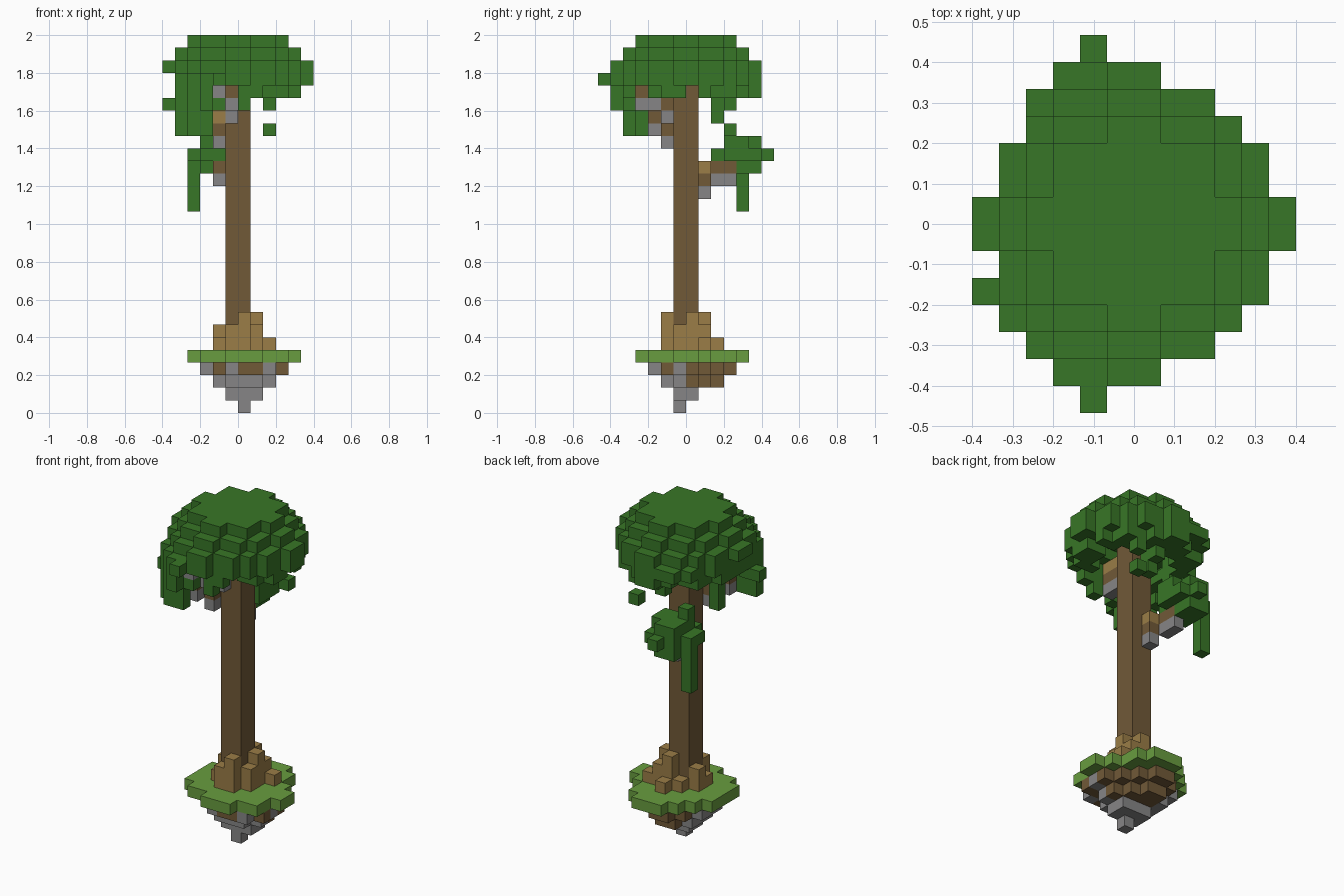
import bpy, bmesh
from mathutils import Vector

cube = bpy.data.objects.get("Cube")
if cube:
    bpy.data.objects.remove(cube, do_unlink=True)

U = 1 / 15  # edge of one block


def material(name, rgb):
    m = bpy.data.materials.new(name)
    m.use_nodes = True
    m.diffuse_color = (*rgb, 1)
    m.node_tree.nodes["Principled BSDF"].inputs["Base Color"].default_value = (*rgb, 1)
    return m


LEAF = material("leaf green", (0.039, 0.182, 0.02))
GRASS = material("grass green", (0.14, 0.335, 0.05))
BARK = material("bark brown", (0.166, 0.101, 0.039))
SOIL = material("soil brown", (0.166, 0.1, 0.039))
WOOD = material("light wood", (0.325, 0.205, 0.063))
STONE = material("stone grey", (0.24, 0.235, 0.237))


def box(i, j, k):
    """Cells in inclusive ranges; each argument is a number or a (low, high) pair."""
    spans = [range(a[0], a[1] + 1) if isinstance(a, tuple) else (a,) for a in (i, j, k)]
    return {(x, y, z) for x in spans[0] for y in spans[1] for z in spans[2]}


def ring(k, outer, inner=0, half=0.5, reach=7):
    """Blocky disc or ring on level k, limited by squared radii."""
    cells = box((-reach, reach), (-reach, reach), k)
    return {c for c in cells if inner <= (c[0] + half) ** 2 + (c[1] + half) ** 2 <= outer}


def build(name, cells, *mats, rule=None):
    """Skin a set of blocks, leaving out faces between neighbours."""
    bm = bmesh.new()
    for c in sorted(cells):
        for axis in range(3):
            for side in (0, 1):
                step = [0, 0, 0]
                step[axis] = 2 * side - 1
                if tuple(a + b for a, b in zip(c, step)) in cells:
                    continue
                corners = []
                for p, q in ((0, 0), (1, 0), (1, 1), (0, 1)):
                    v = Vector(c)
                    v[axis] += side
                    v[(axis + 1) % 3] += p
                    v[(axis + 2) % 3] += q
                    corners.append(bm.verts.new(v * U))
                if not side:
                    corners.reverse()
                face = bm.faces.new(corners)
                face.material_index = rule(*c) if rule else 0
    bmesh.ops.remove_doubles(bm, verts=bm.verts, dist=U / 100)
    mesh = bpy.data.meshes.new(name)
    bm.to_mesh(mesh)
    bm.free()
    for m in mats:
        mesh.materials.append(m)
    ob = bpy.data.objects.new(name, mesh)
    bpy.context.collection.objects.link(ob)
    return ob


# Floating island: grass disc over a tapering underside
island = ring(4, 17, half=0) | {(-3, -3, 4), (-4, -2, 4), (3, -3, 4)}
build("grass_disc", island - {(4, 1, 4), (3, 2, 4)}, GRASS)

underside = ring(3, 10, half=0) | ring(2, 5, half=0) | {(2, -3, 3), (3, -2, 3)}
underside = {c for c in underside if c[0] + c[1] <= c[2]}
underside |= box((-1, 1), (-1, 0), 1) | {(0, -1, 0)}


def ground_rule(i, j, k):
    if k == 3:
        return int(i == -3 or (i, j) in ((2, -3), (3, -1), (-1, -3)))
    return int(k < 2 or j < 0 or i < -1)


build("island_underside", underside, SOIL, STONE, rule=ground_rule)

# Trunk with root columns of different heights
build("trunk", box((-1, 0), (-1, 0), (5, 27)), BARK)
root_heights = {(-1, -2): 2, (0, -2): 3, (1, -1): 2, (1, 0): 3, (2, 1): 1, (0, 1): 3,
                (1, 1): 2, (0, 2): 1, (-1, 1): 1, (-2, 0): 2, (-2, -1): 1}
roots = set()
for (i, j), h in root_heights.items():
    roots |= box(i, j, (5, 4 + h))
build("roots", roots, WOOD)

# Branches: stone below, brown in the middle, light wood on top
front_stone = {(-2, -2, 21), (-3, -3, 22), (-1, -2, 23), (-1, -3, 24), (-1, -4, 24)}
back_stone = {(-1, 1, 17)} | box(-2, (2, 3), 18)
for name, stone in (("front_branch", front_stone), ("back_branch", back_stone)):
    layers = [{(i, j, k + n) for i, j, k in stone} for n in range(3)]
    if name == "back_branch":
        layers[2] = {(-1, 1, 19)}
    else:
        layers[0].add((-2, -5, 25))
    build(name, set().union(*layers), STONE, SOIL, WOOD,
          rule=lambda *c: next(n for n in range(3) if c in layers[n]))

# Hollow canopy dome, widest below its shoulder, with an uneven rim
canopy = ring(29, 13) | ring(28, 21) | ring(27, 31, 12) | ring(26, 27, 16)
canopy |= box(5, (-1, 0), 26) | box((-1, 0), -6, 26) | box((-1, 0), 5, 26)
rim = ring(25, 25, 12) | box((-1, 0), 5, 25)
rim -= box((-2, -1), (-7, -3), 25) | box((0, 5), 0, 25) | box((0, 5), -4, 25)
canopy |= rim
canopy |= box((-3, -2), -6, 26) | box((-3, -2), 5, 26)
canopy |= {(-2, -7, 26), (-4, 4, 26), (-5, -4, 26), (-4, -5, 26)}
# Strands hanging from the rim
canopy |= box((-5, -4), -4, (22, 25)) | box((-4, -3), -5, (22, 25))
canopy |= box(-3, -6, (24, 26)) | {(-6, -3, 24), (-5, -3, 24), (-5, -3, 25)}
canopy |= box(-4, 0, (22, 26))
canopy |= box(0, -5, (24, 25)) | {(-2, -5, 24)}
canopy |= box(0, (2, 3), (24, 26)) | {(0, 2, 23), (2, 3, 24), (2, 3, 25)}
build("canopy", canopy, LEAF)
build("loose_leaf", {(2, 3, 22)}, LEAF)

# Small leaf cluster on the back branch
cluster = box((-3, -2), (3, 5), 21) | box(-1, (3, 4), 21) | {(-3, 3, 22)}
cluster |= box((-4, -2), (3, 4), 20) | box((-3, -2), 2, 20) | box((-3, -1), 5, 20)
cluster |= box(-1, (3, 4), 20) | {(-2, 6, 20)}
cluster |= box((-4, -2), 4, 19) | {(-3, 3, 19), (-3, 5, 19), (-2, 5, 19)}
cluster |= box(-4, 4, (16, 18))
build("branch_leaves", cluster, LEAF)
